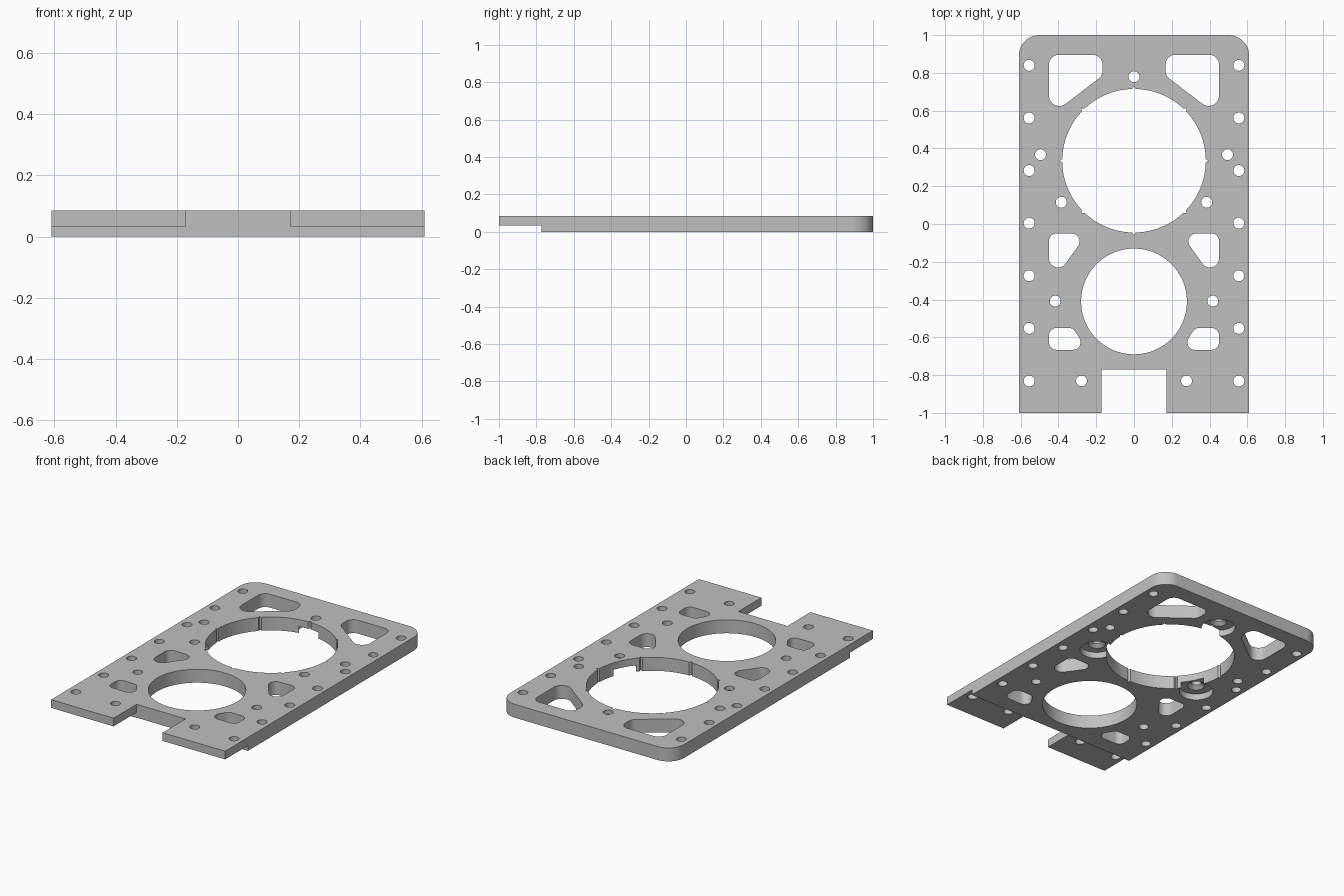
import bpy, bmesh, math
from mathutils import Vector, geometry

if "Cube" in bpy.data.objects:
    bpy.data.objects.remove(bpy.data.objects["Cube"])

TOP, STEP, W = 0.085, 0.033, 0.61

grey = bpy.data.materials.new("plain grey")
grey.diffuse_color = (0.53, 0.53, 0.53, 1)
grey.use_nodes = True
grey.node_tree.nodes["Principled BSDF"].inputs["Base Color"].default_value = grey.diffuse_color


def circle(x, y, r, n=32):
    return [(x + r * math.cos(2 * math.pi * i / n), y + r * math.sin(2 * math.pi * i / n)) for i in range(n)]


def rounded(discs):
    """Outline wrapped tightly around a few discs (x, y, r)."""
    pts = [Vector(p) for d in discs for p in circle(*d)]
    return [tuple(pts[i]) for i in geometry.convex_hull_2d(pts)]


def mirrored(outline):
    return [(-x, y) for x, y in reversed(outline)]


def make(name, prisms):
    """Object from closed prisms (outline, z0, z1[, top outline])."""
    bm = bmesh.new()
    for outline, z0, z1, *upper in prisms:
        high = upper[0] if upper else outline
        a = [bm.verts.new((x, y, z0)) for x, y in outline]
        b = [bm.verts.new((x, y, z1)) for x, y in high]
        bm.faces.new(a[::-1])
        bm.faces.new(b)
        for i in range(len(a)):
            j = (i + 1) % len(a)
            bm.faces.new((a[i], a[j], b[j], b[i]))
    bmesh.ops.recalc_face_normals(bm, faces=bm.faces)
    mesh = bpy.data.meshes.new(name)
    bm.to_mesh(mesh)
    bm.free()
    mesh.materials.append(grey)
    obj = bpy.data.objects.new(name, mesh)
    bpy.context.collection.objects.link(obj)
    return obj


def cut(target, prisms):
    cutter = make("cutter", prisms)
    cutter.hide_render = True
    mod = target.modifiers.new("cut", 'BOOLEAN')
    mod.operation, mod.solver, mod.object = 'DIFFERENCE', 'EXACT', cutter
    bpy.context.view_layer.objects.active = target
    bpy.ops.object.modifier_apply(modifier=mod.name)
    bpy.data.objects.remove(cutter)


# Plate outline: rounded back corners, square notch at the front
corner = [(W - 0.11 + 0.11 * math.cos(t), 0.89 + 0.11 * math.sin(t))
          for t in [math.pi / 2 * i / 12 for i in range(13)]]
half = [(0.172, -0.77), (0.172, -1), (W, -1)] + corner
plate = make("mounting_plate", [(half + mirrored(half), 0, TOP)])

# Thinner front lip, stepped on the underside
cut(plate, [([(-1, -1.2), (1, -1.2), (1, -0.772), (-1, -0.772)], -0.1, STEP)])

# Large opening with eight small V nicks
big = []
for k in range(8):
    a = k * math.pi / 4
    for da, r in [(-0.025, 0.38), (0, 0.394), (0.025, 0.38)]:
        big.append((r * math.cos(a + da), 0.335 + r * math.sin(a + da)))
    for i in range(1, 12):
        t = a + 0.025 + (math.pi / 4 - 0.05) * i / 12
        big.append((0.38 * math.cos(t), 0.335 + 0.38 * math.sin(t)))

openings = [big, circle(0, -0.41, 0.28, 96)]

# Rounded lightening windows
for discs in (
    [(0.40, 0.845, 0.05), (0.217, 0.845, 0.05), (0.217, 0.81, 0.05), (0.395, 0.68, 0.055)],
    [(0.41, -0.09, 0.04), (0.33, -0.092, 0.042), (0.402, -0.182, 0.048)],
    [(0.41, -0.59, 0.04), (0.345, -0.59, 0.04), (0.323, -0.626, 0.04), (0.41, -0.626, 0.04)],
):
    openings += [rounded(discs), mirrored(rounded(discs))]

# Screw holes
screws = [(0.555, 0.84 - 0.2785 * i) for i in range(7)]
screws += [(0.495, 0.367), (0.385, 0.115), (0.417, -0.408), (0.278, -0.83)]
for x, y in screws:
    openings += [circle(x, y, 0.029), circle(-x, y, 0.029)]
openings.append(circle(0, 0.78, 0.029))
cut(plate, [(o, -0.1, TOP + 0.1) for o in openings])

# Recesses and countersinks below the three clamp screws
clamps = [(0, 0.78), (0.385, 0.115), (-0.385, 0.115)]
cut(plate, [(circle(x, y, 0.1, 48), -0.1, 0.04) for x, y in clamps])
cut(plate, [(circle(x, y, 0.056), 0.036, 0.06, circle(x, y, 0.0285)) for x, y in clamps])

# Smooth round walls, keep edges crisp
plate.select_set(True)
bpy.context.view_layer.objects.active = plate
bpy.ops.object.shade_smooth_by_angle(angle=math.radians(25))
